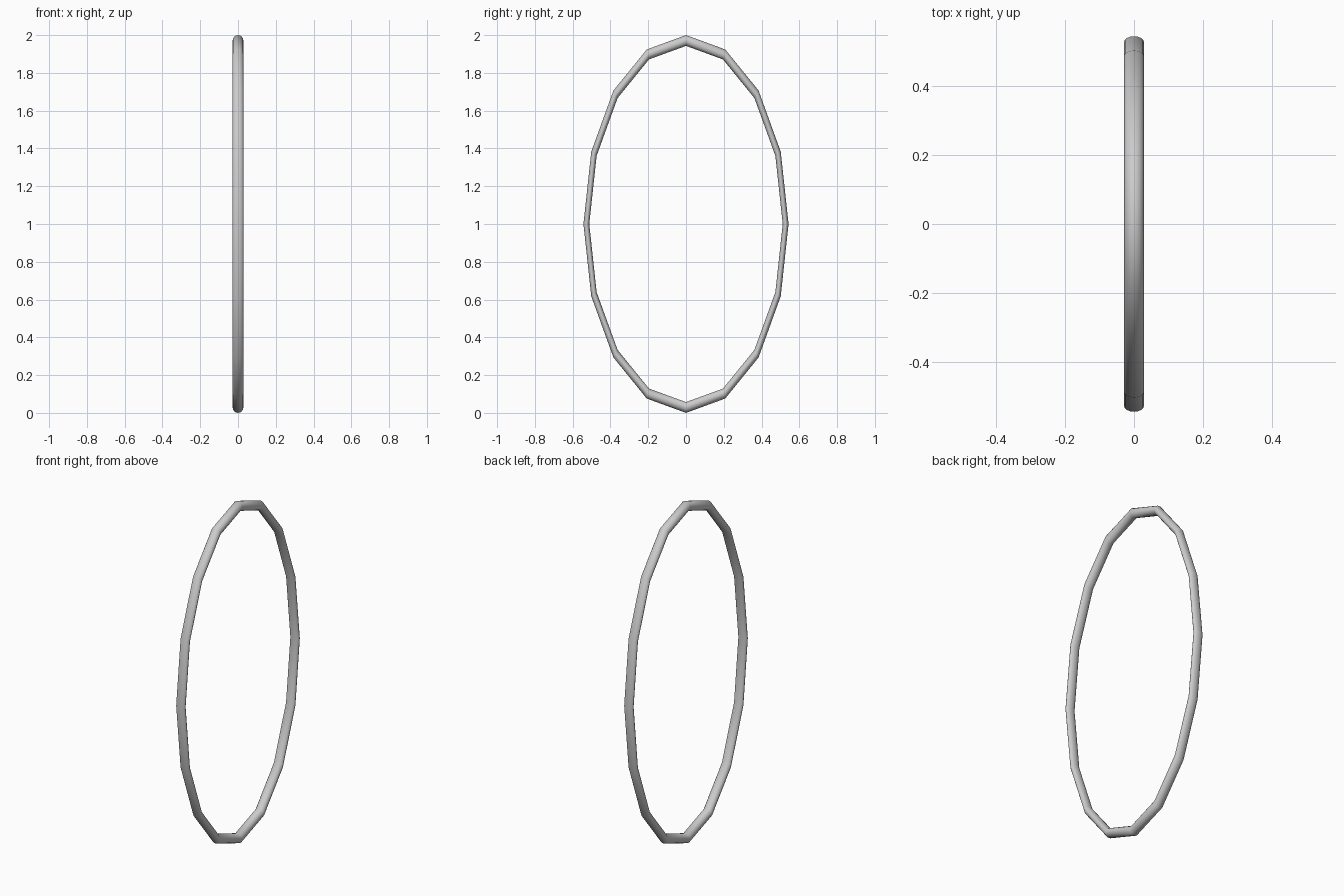
import bpy
from math import pi

if "Cube" in bpy.data.objects:
    bpy.data.objects.remove(bpy.data.objects["Cube"])

# Oval hoop: a 16-segment torus stood upright in the YZ plane, narrowed along y
TUBE = 0.0285
bpy.ops.mesh.primitive_torus_add(
    major_segments=16, minor_segments=16,
    major_radius=1.0 - TUBE, minor_radius=TUBE,
    location=(0, 0, 1.0), rotation=(0, pi / 2, 0))
hoop = bpy.context.object
hoop.name = "oval_hoop"
hoop.scale = (1.0, 0.543, 1.0)
bpy.ops.object.transform_apply(location=False, rotation=True, scale=True)

# Smooth shading around the tube and along the bends
bpy.ops.object.shade_smooth()
